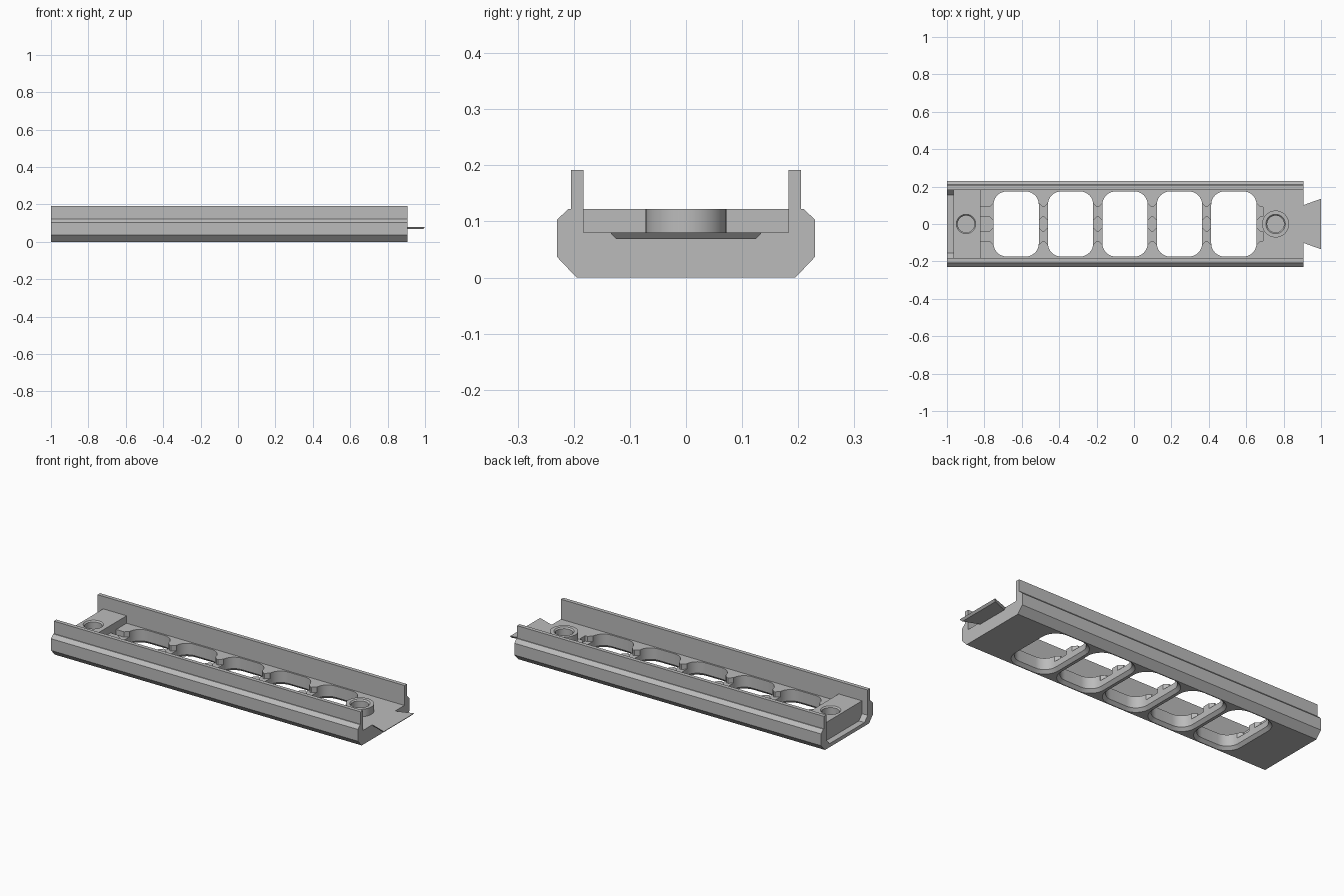
import bpy, bmesh, math

cube = bpy.data.objects.get("Cube")
if cube:
    bpy.data.objects.remove(cube)

grey = bpy.data.materials.new("plain grey")
grey.use_nodes = True
grey.diffuse_color = (0.5, 0.5, 0.5, 1)
grey.node_tree.nodes["Principled BSDF"].inputs["Base Color"].default_value = (0.5, 0.5, 0.5, 1)


def loft(name, rings):
    """Closed solid through matching rings of points."""
    bm = bmesh.new()
    loops = [[bm.verts.new(p) for p in ring] for ring in rings]
    n = len(loops[0])
    for a, b in zip(loops, loops[1:]):
        for i in range(n):
            j = (i + 1) % n
            bm.faces.new((a[i], a[j], b[j], b[i]))
    bm.faces.new(loops[0][::-1])
    bm.faces.new(loops[-1])
    bmesh.ops.recalc_face_normals(bm, faces=bm.faces[:])
    mesh = bpy.data.meshes.new(name)
    bm.to_mesh(mesh)
    bm.free()
    mesh.materials.append(grey)
    obj = bpy.data.objects.new(name, mesh)
    bpy.context.collection.objects.link(obj)
    return obj


def along_x(name, half, x0, x1):
    """Extrude a half section (y, z), mirrored in y, along x."""
    section = half + [(-y, z) for y, z in reversed(half)]
    return loft(name, [[(x, y, z) for y, z in section] for x in (x0, x1)])


def plate(name, outline, z0, z1):
    return loft(name, [[(x, y, z) for x, y in outline] for z in (z0, z1)])


def box(name, x0, x1, half_y, z0, z1):
    return along_x(name, [(half_y, z0), (half_y, z1)], x0, x1)


def lathe(name, cx, steps, n=40):
    """Stack of circles given as (radius, z)."""
    ang = [2 * math.pi * i / n for i in range(n)]
    return loft(name, [[(cx + r * math.cos(a), r * math.sin(a), z) for a in ang]
                       for r, z in steps])


def rounded(cx, hx, hy, r, z, n=8):
    pts = []
    for k, (sx, sy) in enumerate(((1, 1), (-1, 1), (-1, -1), (1, -1))):
        for i in range(n + 1):
            a = math.pi / 2 * (k + i / n)
            pts.append((cx + sx * (hx - r) + r * math.cos(a),
                        sy * (hy - r) + r * math.sin(a), z))
    return pts


def cut(obj, cutters):
    """Subtract the cutters and bake the result."""
    for c in cutters:
        c.hide_render = True
        mod = obj.modifiers.new("cut", 'BOOLEAN')
        mod.operation, mod.solver, mod.object = 'DIFFERENCE', 'EXACT', c
    graph = bpy.context.evaluated_depsgraph_get()
    baked = bpy.data.meshes.new_from_object(obj.evaluated_get(graph))
    obj.modifiers.clear()
    obj.data = baked


END, FLOOR, RIM = 0.905, 0.08, 0.122

# Channel with chamfered sides and two thin upright walls
channel = along_x("channel", [(0.195, 0), (0.23, 0.037), (0.23, 0.103), (0.21, RIM),
                              (0.205, RIM), (0.205, 0.192), (0.183, 0.192),
                              (0.183, FLOOR)], -1, END)

# Raised block and round boss around the two sockets
block = box("end_block", -0.965, -0.82, 0.183, FLOOR, RIM)
boss = lathe("round_boss", 0.757, [(0.072, FLOOR), (0.072, RIM)])

# Dovetail tongue with an undercut edge
def tongue(x, inset):
    return [(END - 0.03, -0.09 + inset), (x, -0.135 + inset),
            (x, 0.135 - inset), (END - 0.03, 0.09 - inset)]

tab = loft("dovetail_tab", [[(x, y, 0.069) for x, y in tongue(0.99, 0.01)],
                            [(x, y, FLOOR) for x, y in tongue(1.0, 0)]])

# Socket cutters with a bevelled lip
sockets = [lathe("socket_cutter", x, [(0.045, 0.04), (0.045, 0.115),
                                      (0.052, RIM), (0.052, 0.15)])
           for x in (-0.898, 0.757)]

# Recess in the end face
recess = along_x("recess_cutter", [(0.155, 0.02), (0.183, 0.05), (0.183, 0.25)], -1.05, -0.965)

# Rounded windows, flared underneath
centres = [-0.63 + 0.291 * i for i in range(5)]
HX, HY = 0.121, 0.174
windows = [loft("window_cutter", [rounded(c, HX + g, HY + g, 0.07 + g, z)
                                  for g, z in ((0.016, -0.01), (0.016, 0), (0, 0.016), (0, 0.1))])
           for c in centres]

# Paired grooves across the bars, widening where they meet a window
stops = [-0.82] + [s for c in centres for s in (c - HX, c + HX)] + [0.69]
grooves = []
for k in range(0, len(stops), 2):
    x0, x1 = stops[k], stops[k + 1]
    f0 = 0 if k == 0 else 0.02
    f1 = 0 if k == len(stops) - 2 else 0.02
    e0, e1 = (0.01 if f0 else 0), (0.01 if f1 else 0)
    top = [(x0 - e0, f0), (x0, f0), (x0 + f0 * 0.9 + 0.002, 0),
           (x1 - f1 * 0.9 - 0.002, 0), (x1, f1), (x1 + e1, f1)]
    for side in (-1, 1):
        mid = 0.066 * side
        outline = [(x, mid + 0.025 + w) for x, w in top]
        outline += [(x, mid - 0.025 - w) for x, w in reversed(top)]
        grooves.append(plate("groove_cutter", outline, 0.05, 0.1))

cut(channel, [recess] + windows + grooves + sockets)
cut(block, sockets[:1])
cut(boss, sockets[1:])
for c in [recess] + windows + grooves + sockets:
    bpy.data.objects.remove(c)

# Smooth the rounded surfaces, keep edges crisp
bpy.ops.object.select_all(action='DESELECT')
for obj in (channel, block, boss, tab):
    obj.select_set(True)
bpy.context.view_layer.objects.active = channel
bpy.ops.object.shade_smooth_by_angle(angle=math.radians(25))
